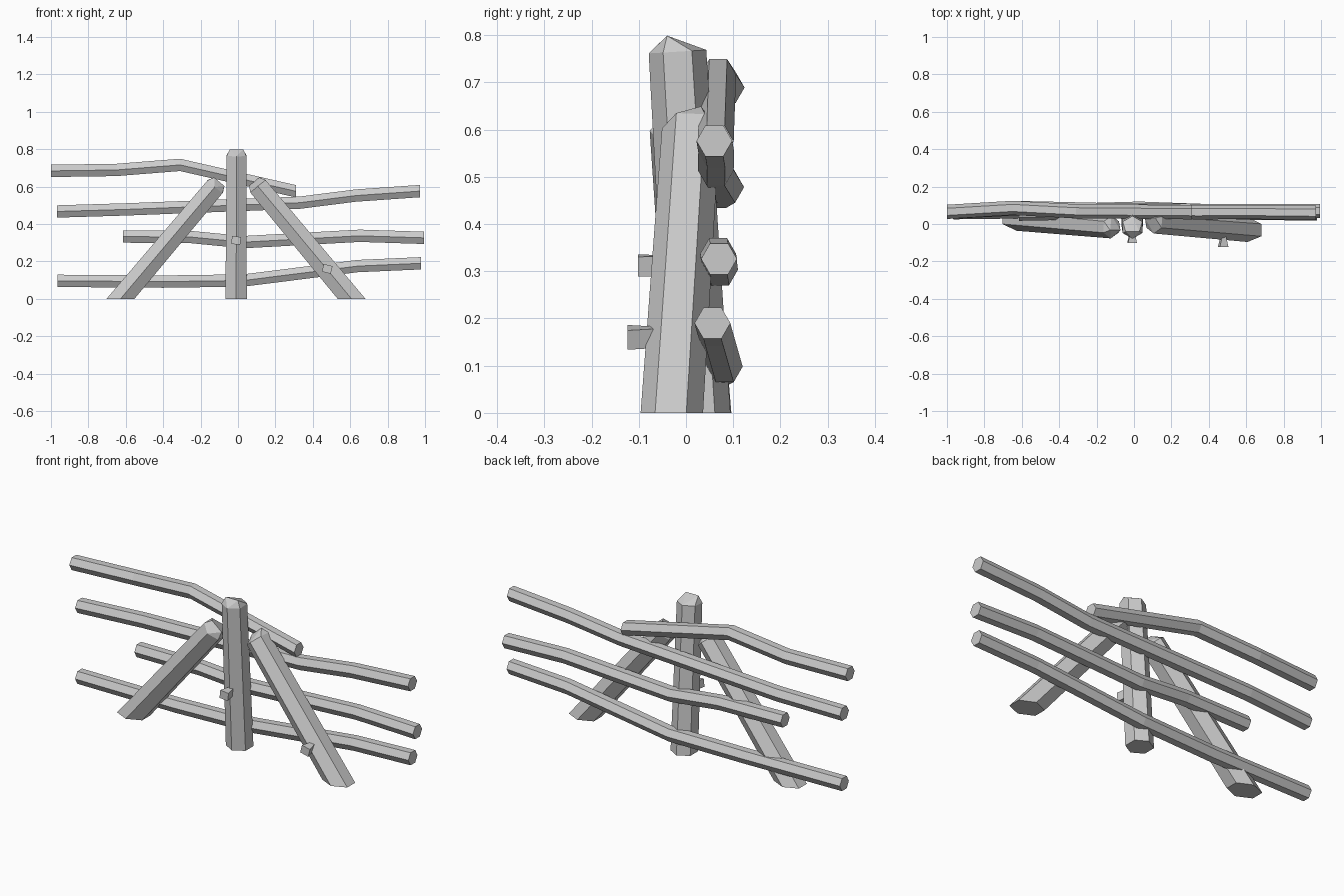
import bpy, bmesh, math
from mathutils import Vector

if "Cube" in bpy.data.objects:
    bpy.data.objects.remove(bpy.data.objects["Cube"])


def finish(bm, name):
    bmesh.ops.recalc_face_normals(bm, faces=bm.faces)
    mesh = bpy.data.meshes.new(name)
    bm.to_mesh(mesh)
    bm.free()
    ob = bpy.data.objects.new(name, mesh)
    bpy.context.collection.objects.link(ob)
    return ob


def hull(name, points):
    bm = bmesh.new()
    for p in points:
        bm.verts.new(p)
    bmesh.ops.convex_hull(bm, input=bm.verts)
    bmesh.ops.dissolve_limit(bm, angle_limit=0.02, verts=bm.verts, edges=bm.edges)
    return finish(bm, name)


def stake(name, foot, top, ridge, r0=0.066, r1=0.061):
    """Hexagonal post cut level at the ground, with a chiselled ridge on top."""
    foot, top = Vector(foot), Vector(top)
    axis = (top - foot).normalized()
    side = Vector((0, 1, 0)).cross(axis).normalized()
    depth = axis.cross(side)
    pts = []
    for k in range(6):
        a = math.radians(90 + 60 * k)
        d = side * math.cos(a) + depth * math.sin(a)
        p = foot + d * r0
        pts.append(p - axis * (p.z / axis.z))
        pts.append(top + d * r1)
    for s in (-0.036, 0.036):
        pts.append(top + side * s + depth * ridge + axis * 0.035)
    return hull(name, pts)


def rail(name, path, r=0.038):
    """Crooked hexagonal rail swept along a path running in x."""
    bm = bmesh.new()
    rings = []
    for x, y, z in path:
        rings.append([bm.verts.new((x, y + r * math.cos(k * math.pi / 3),
                                    z + r * math.sin(k * math.pi / 3))) for k in range(6)])
    for a, b in zip(rings, rings[1:]):
        for k in range(6):
            j = (k + 1) % 6
            bm.faces.new((a[k], a[j], b[j], b[k]))
    bm.faces.new(rings[0])
    bm.faces.new(rings[-1])
    return finish(bm, name)


def peg(name, x, z, y_front, y_back, tilt):
    """Small wedge peg, flared towards the front."""
    pts = []
    for y, w in ((y_front, 0.024), (y_back, 0.009)):
        for sx in (-1, 1):
            for sz in (-1, 1):
                px, pz = sx * w, sz * 0.021
                pts.append((x + px * math.cos(tilt) - pz * math.sin(tilt), y,
                            z + px * math.sin(tilt) + pz * math.cos(tilt)))
    return hull(name, pts)


# Upright post and the two leaning braces
stake("centre_post", (-0.01, 0.028, 0), (-0.008, -0.018, 0.765), -0.02)
stake("left_brace", (-0.628, 0.03, 0), (-0.122, -0.016, 0.60), -0.015)
stake("right_brace", (0.607, -0.03, 0), (0.108, 0.01, 0.60), 0.02)

# Crooked rails, top to bottom
rail("top_rail", [(-1, 0.065, 0.684), (-0.65, 0.086, 0.689),
                  (-0.31, 0.068, 0.716), (0.31, 0.063, 0.575)])
rail("upper_rail", [(-0.967, 0.066, 0.467), (-0.6, 0.085, 0.478),
                    (0.33, 0.063, 0.514), (0.63, 0.064, 0.552), (0.973, 0.06, 0.576)])
rail("middle_rail", [(-0.615, 0.055, 0.333), (-0.25, 0.062, 0.33), (0.03, 0.072, 0.303),
                     (0.65, 0.068, 0.337), (0.995, 0.07, 0.326)])
rail("bottom_rail", [(-0.965, 0.063, 0.096), (-0.4, 0.07, 0.092), (0.03, 0.082, 0.098),
                     (0.64, 0.06, 0.175), (0.978, 0.056, 0.19)])

# Wooden pegs
peg("post_peg", -0.01, 0.312, -0.102, -0.03, math.radians(-6))
peg("brace_peg", 0.477, 0.16, -0.124, -0.06, math.radians(-14))
